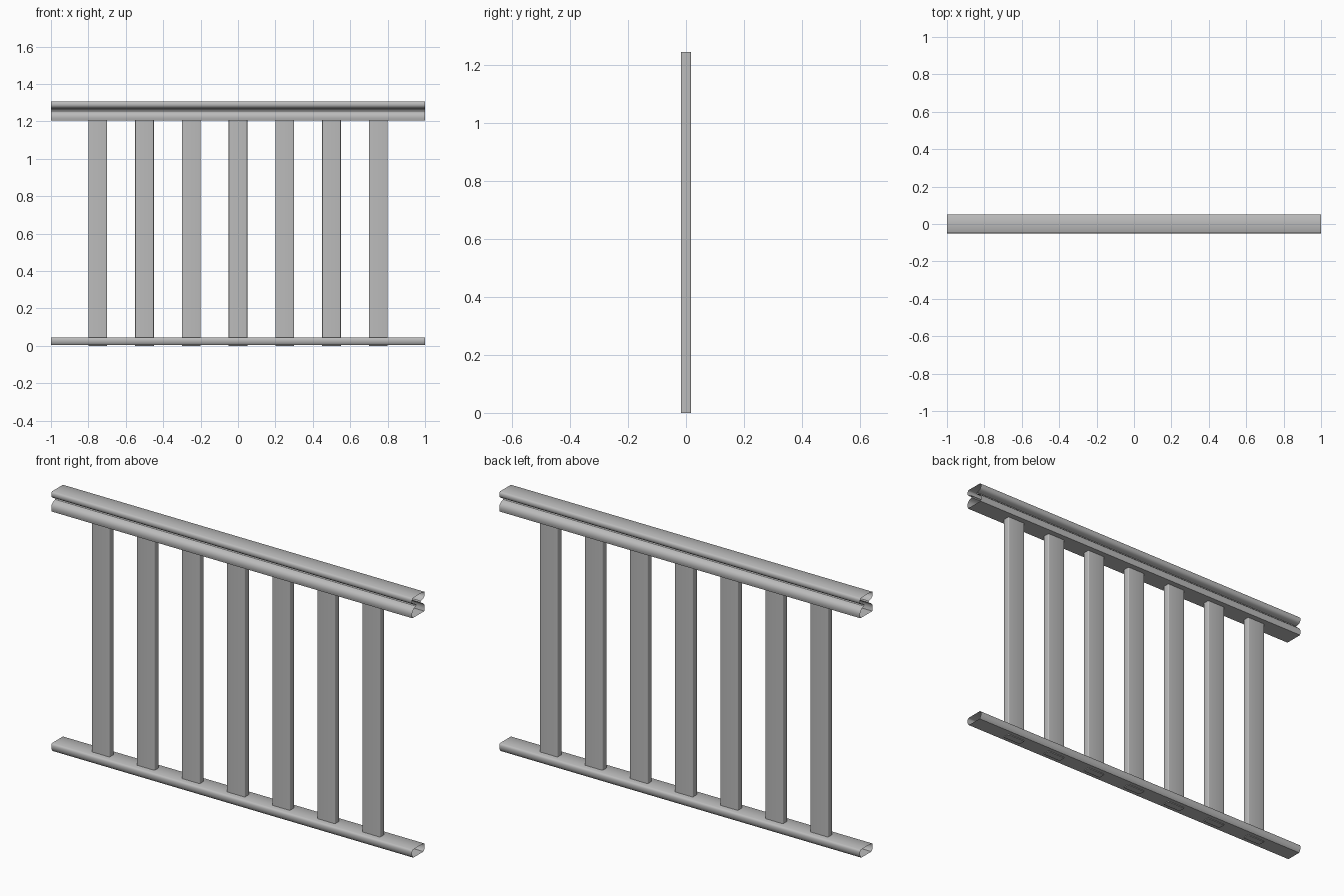
import bpy
import bmesh
import math
from mathutils import Vector

cube = bpy.data.objects.get("Cube")
if cube:
    bpy.data.objects.remove(cube, do_unlink=True)

# One plain grey for the whole panel
grey = bpy.data.materials.new("plain grey")
grey.use_nodes = True
colour = (0.5, 0.5, 0.5, 1)
grey.diffuse_color = colour
grey.node_tree.nodes["Principled BSDF"].inputs["Base Color"].default_value = colour


def extrude_profile(name, points, start, direction, capped):
    """Sweep a closed outline of 3D points along a direction."""
    bm = bmesh.new()
    direction = Vector(direction)
    near = [bm.verts.new(Vector(p) + Vector(start)) for p in points]
    far = [bm.verts.new(v.co + direction) for v in near]
    count = len(near)
    for i in range(count):
        j = (i + 1) % count
        bm.faces.new((near[i], near[j], far[j], far[i]))
    if capped:
        bm.faces.new(near[::-1])
        bm.faces.new(far)
    bm.normal_update()
    mesh = bpy.data.meshes.new(name)
    bm.to_mesh(mesh)
    bm.free()
    mesh.materials.append(grey)
    obj = bpy.data.objects.new(name, mesh)
    bpy.context.collection.objects.link(obj)
    bpy.ops.object.select_all(action="DESELECT")
    obj.select_set(True)
    bpy.context.view_layer.objects.active = obj
    bpy.ops.object.shade_smooth_by_angle(angle=math.radians(40))
    return obj


def rail(name, half):
    """Open-ended tube along x, from a half outline (y, z) listed top to bottom."""
    left_side = [(0, y, z) for y, z in half]
    right_side = [(0, -y, z) for y, z in reversed(half)]
    # clockwise seen from +x would point inward, so run the outline the other way
    outline = (left_side + right_side)[::-1]
    return extrude_profile(name, outline, (-1, 0, 0), (2, 0, 0), False)


# Handrail: two rounded flanges with a groove between them
rail("top_rail", [
    (0.042, 1.306), (0.047, 1.303), (0.05, 1.296), (0.05, 1.287),
    (0.047, 1.279), (0.04, 1.273), (0.028, 1.27), (0.019, 1.267),
    (0.016, 1.261), (0.019, 1.256), (0.028, 1.253), (0.038, 1.249),
    (0.046, 1.241), (0.05, 1.23), (0.05, 1.218), (0.047, 1.206),
])

# Foot rail: flat with rounded sides
rail("bottom_rail", [
    (0.042, 0.045), (0.047, 0.042), (0.05, 0.035), (0.05, 0.025),
    (0.048, 0.016), (0.044, 0.009), (0.04, 0.004),
])

# Seven flat balusters with rounded upright edges
HALF_X, HALF_Y, RADIUS, STEPS = 0.05, 0.018, 0.005, 4
section = []
for corner, (sx, sy) in enumerate([(1, 1), (-1, 1), (-1, -1), (1, -1)]):
    for s in range(STEPS + 1):
        a = math.pi / 2 * (corner + s / STEPS)
        section.append((sx * (HALF_X - RADIUS) + RADIUS * math.cos(a),
                        sy * (HALF_Y - RADIUS) + RADIUS * math.sin(a), 0))
for i in range(7):
    extrude_profile(f"baluster_{i + 1}", section, ((i - 3) * 0.25, 0, 0),
                    (0, 0, 1.245), True)
